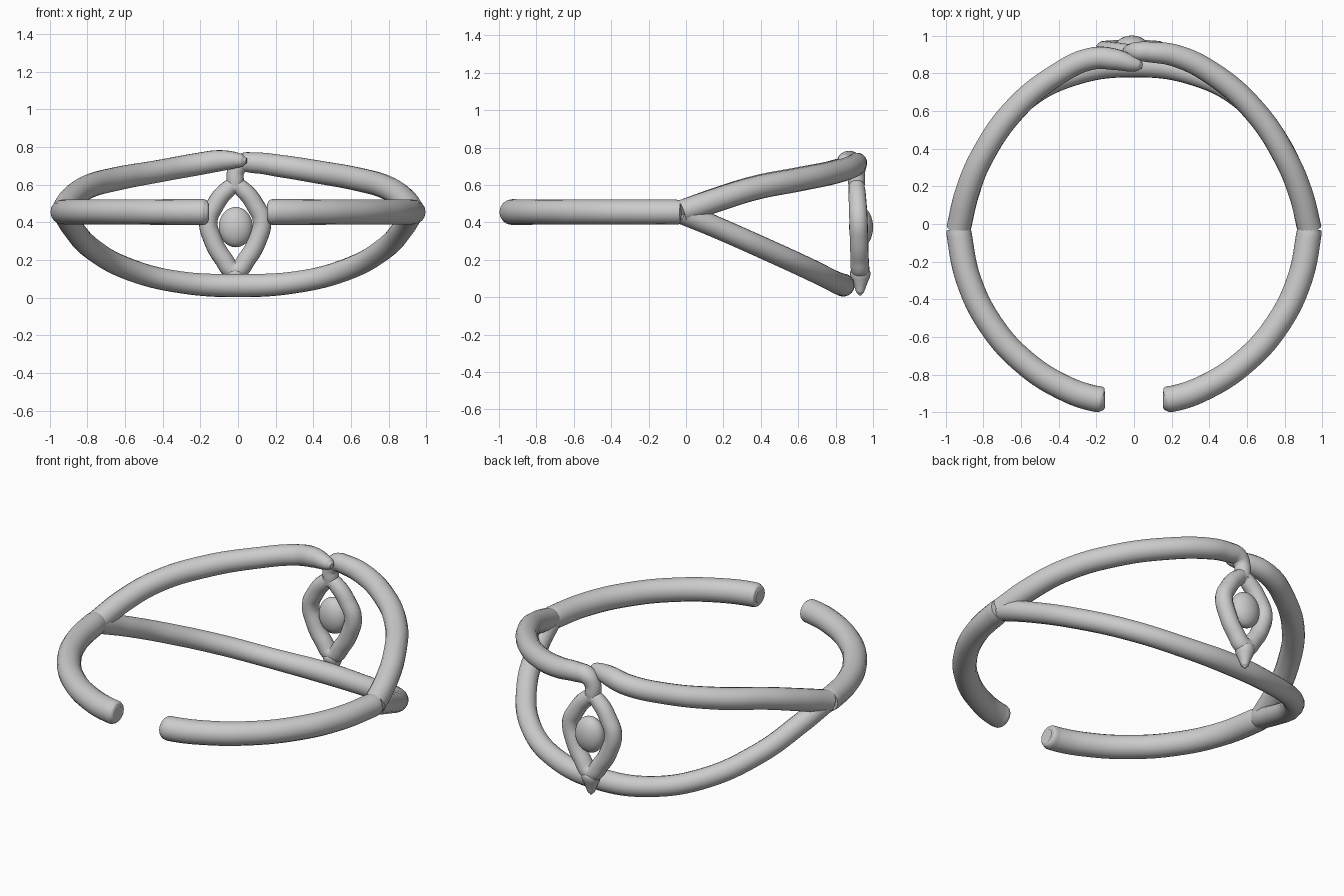
import bpy, math


def tube(name, pts, cyclic=False):
    """Smooth round tube through (x, y, z, radius) points."""
    cu = bpy.data.curves.new(name, 'CURVE')
    cu.dimensions = '3D'
    cu.bevel_depth = 1.0
    cu.bevel_resolution = 6
    cu.resolution_u = 10
    cu.use_fill_caps = True
    sp = cu.splines.new('BEZIER')
    sp.radius_interpolation = 'CARDINAL'
    sp.bezier_points.add(len(pts) - 1)
    for bp, (x, y, z, r) in zip(sp.bezier_points, pts):
        bp.co = (x, y, z)
        bp.radius = r
        bp.handle_left_type = bp.handle_right_type = 'AUTO'
    sp.use_cyclic_u = cyclic
    ob = bpy.data.objects.new(name, cu)
    bpy.context.collection.objects.link(ob)
    bpy.ops.object.select_all(action='DESELECT')
    ob.select_set(True)
    bpy.context.view_layer.objects.active = ob
    bpy.ops.object.convert(target='MESH')
    bpy.ops.object.shade_smooth_by_angle(angle=math.radians(60))
    return bpy.context.object


# Open back band: two mirrored arcs with softened ends
for side, s in (("left", -1), ("right", 1)):
    tube("back_band_" + side, [(s * x, y, .455, r) for x, y, r in (
        (.932, -.025, .064), (.927, -.06, .067), (.88, -.29, .067),
        (.76, -.535, .067), (.58, -.735, .067), (.37, -.87, .068),
        (.21, -.926, .069), (.175, -.93, .067), (.16, -.932, .056), (.155, -.932, .042))])

# Upper left arm ending in a tapered tip
tube("upper_arm_left", [
    (-.932, -.025, .455, .064), (-.885, .17, .525, .064), (-.8, .37, .587, .063),
    (-.64, .6, .632, .063), (-.42, .785, .672, .06), (-.22, .878, .708, .06),
    (-.1, .873, .727, .057), (-.02, .853, .73, .045), (.025, .842, .728, .032),
    (.045, .836, .727, .014)])

# Upper right arm curling down into the pendant stem
tube("upper_arm_right", [
    (.932, -.025, .455, .064), (.885, .16, .518, .064), (.8, .36, .58, .063),
    (.64, .6, .628, .063), (.42, .795, .668, .062), (.22, .893, .7, .06),
    (.09, .912, .716, .056), (.02, .915, .712, .052), (-.012, .912, .67, .046),
    (-.015, .912, .62, .046), (-.015, .912, .58, .042)])

# Lower arm sweeping across the front
half = [(.925, -.02, .45, .06), (.88, .16, .375, .058), (.775, .42, .26, .058),
        (.575, .66, .15, .058), (.31, .795, .083, .058)]
tube("lower_arm", [(-x, y, z, r) for x, y, z, r in half]
     + [(0, .84, .065, .062)] + half[::-1])

# Pendant: pointed open frame
right_side = [(.05, .914, .565, .046), (.11, .919, .485, .048), (.142, .922, .41, .049),
              (.12, .925, .31, .049), (.065, .928, .21, .049)]
frame = ([(0, .913, .595, .042)] + right_side + [(0, .931, .145, .05)]
         + [(-x, y, z, r) for x, y, z, r in right_side[::-1]])
tube("pendant_frame", [(x - .015, y, z, r) for x, y, z, r in frame], cyclic=True)

# Pendant lower point
tube("pendant_tip", [(-.015, .931, .165, .035), (-.015, .931, .13, .055),
                     (-.015, .931, .07, .037), (-.015, .931, .025, .02),
                     (-.015, .931, .01, .006)])

# Bead held inside the frame
bpy.ops.mesh.primitive_uv_sphere_add(segments=32, ring_count=16, radius=1,
                                     location=(-.012, .936, .375))
bead = bpy.context.object
bead.name = "pendant_bead"
bead.scale = (.09, .064, .107)
bpy.ops.object.shade_smooth()
